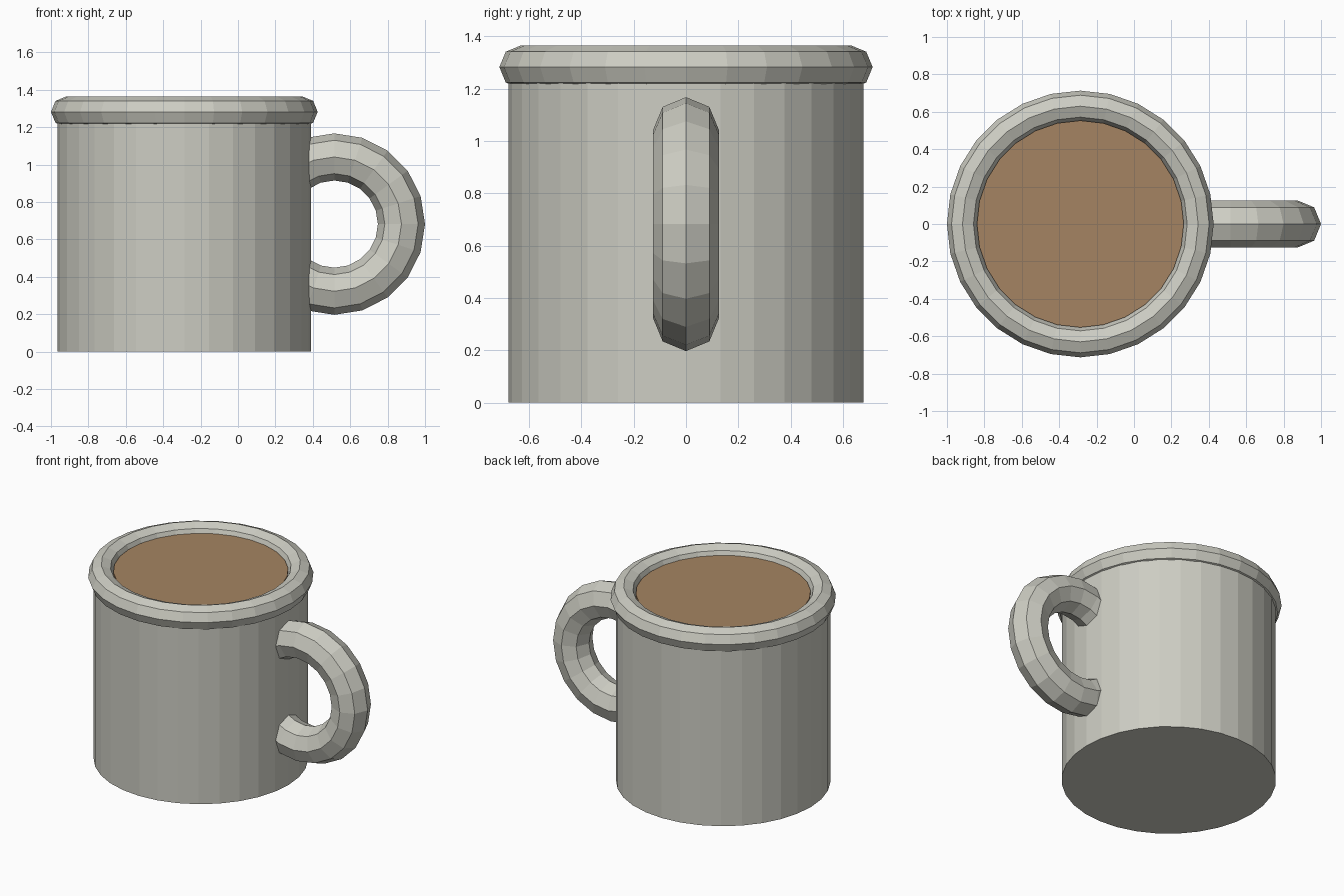
import bpy, bmesh
from math import sin, cos, pi
from mathutils import Matrix

if "Cube" in bpy.data.objects:
    bpy.data.objects.remove(bpy.data.objects["Cube"])

CUP_X = -0.287


def material(name, rgb):
    m = bpy.data.materials.new(name)
    m.diffuse_color = (*rgb, 1.0)
    m.use_nodes = True
    m.node_tree.nodes["Principled BSDF"].inputs["Base Color"].default_value = m.diffuse_color
    return m


stoneware = material("warm_grey_glaze", (0.61, 0.61, 0.545))
coffee_brown = material("coffee_brown", (0.376, 0.231, 0.122))


def finish(name, bm, mat, location):
    bmesh.ops.recalc_face_normals(bm, faces=bm.faces)
    me = bpy.data.meshes.new(name)
    bm.to_mesh(me)
    bm.free()
    me.materials.append(mat)
    ob = bpy.data.objects.new(name, me)
    ob.location = location
    bpy.context.collection.objects.link(ob)
    return ob


def cylinder(name, radius, z0, z1, sides, mat):
    bm = bmesh.new()
    bmesh.ops.create_cone(bm, cap_ends=True, segments=sides, radius1=radius,
                          radius2=radius, depth=z1 - z0)
    return finish(name, bm, mat, (CUP_X, 0, (z0 + z1) / 2))


def ring(name, major, minor, steps, sides, mat, location, start=0, count=None, upright=False):
    """Torus or torus arc with an eight-sided style section."""
    closed = count is None
    n = steps if closed else count + 1
    bm = bmesh.new()
    loops = []
    for i in range(n):
        a = start + 2 * pi * i / steps
        loop = []
        for j in range(sides):
            b = 2 * pi * j / sides
            r, h = major + minor * cos(b), minor * sin(b)
            loop.append(bm.verts.new((r * cos(a), r * sin(a), h)))
        loops.append(loop)
    for i in range(n if closed else n - 1):
        p, q = loops[i], loops[(i + 1) % n]
        for j in range(sides):
            k = (j + 1) % sides
            bm.faces.new((p[j], q[j], q[k], p[k]))
    if not closed:
        bm.faces.new(loops[0])
        bm.faces.new(loops[-1])
    if upright:
        bm.transform(Matrix.Rotation(pi / 2, 4, 'X'))
    return finish(name, bm, mat, location)


# straight cup wall and base
cylinder("cup_body", 0.678, 0.0, 1.28, 32, stoneware)

# thick rolled lip
ring("cup_rim", 0.63, 0.083, 28, 8, stoneware, (CUP_X, 0, 1.282))

# drink surface just below the lip
cylinder("coffee", 0.553, 1.27, 1.315, 28, coffee_brown)

# loop handle, its ends sunk into the wall
ring("handle", 0.359, 0.126, 20, 8, stoneware, (0.515, 0, 0.682),
     start=-0.8 * pi, count=16, upright=True)
